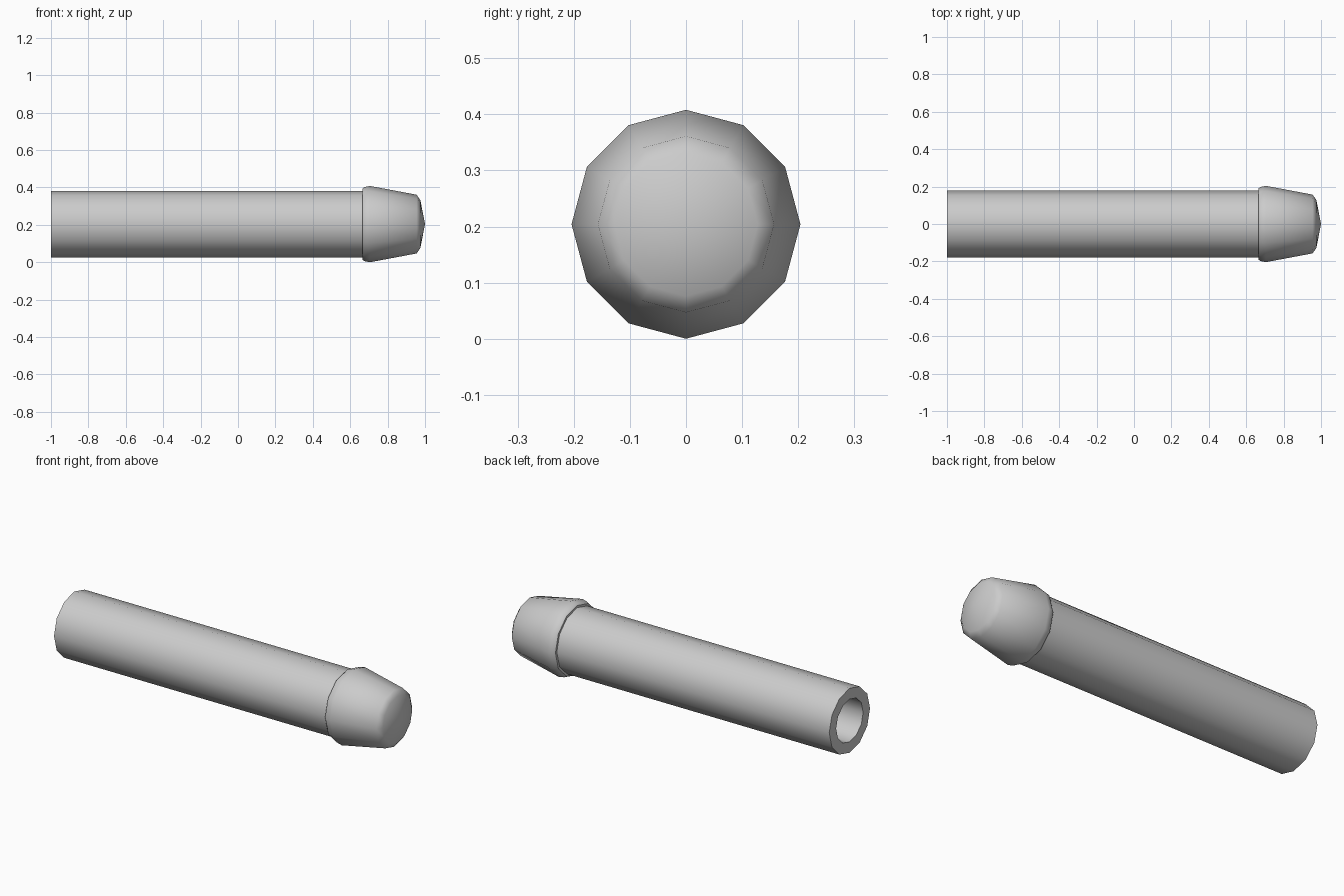
import bpy, bmesh, math

if "Cube" in bpy.data.objects:
    bpy.data.objects.remove(bpy.data.objects["Cube"])

SIDES = 12
AXIS_Z = 0.204


def lathe(name, profile, closed=False):
    """Revolve (x, radius) points around the horizontal centre axis."""
    bm = bmesh.new()
    rings = []
    for x, r in profile:
        if r == 0:
            rings.append([bm.verts.new((x, 0, AXIS_Z))] * SIDES)
            continue
        angles = [2 * math.pi * i / SIDES for i in range(SIDES)]
        rings.append([bm.verts.new((x, r * math.cos(a), AXIS_Z + r * math.sin(a)))
                      for a in angles])
    pairs = list(zip(rings, rings[1:]))
    if closed:
        pairs.append((rings[-1], rings[0]))
    for a, b in pairs:
        for i in range(SIDES):
            j = (i + 1) % SIDES
            corners = list(dict.fromkeys((a[i], a[j], b[j], b[i])))
            bm.faces.new(corners)
    bmesh.ops.recalc_face_normals(bm, faces=bm.faces)
    mesh = bpy.data.meshes.new(name)
    bm.to_mesh(mesh)
    bm.free()
    obj = bpy.data.objects.new(name, mesh)
    bpy.context.collection.objects.link(obj)
    bpy.ops.object.select_all(action='DESELECT')
    obj.select_set(True)
    bpy.context.view_layer.objects.active = obj
    bpy.ops.object.shade_smooth_by_angle(angle=math.radians(50))
    return obj


# Hollow tube, open at the left end
lathe("tube", [(-1, 0.178), (0.67, 0.178), (0.67, 0.118), (-1, 0.118)], closed=True)

# Tapered cap with a shallow pointed end
lathe("tip_cap", [(0.665, 0), (0.665, 0.19), (0.675, 0.198), (0.705, 0.204),
                  (0.955, 0.157), (0.975, 0.128), (1.0, 0)])
